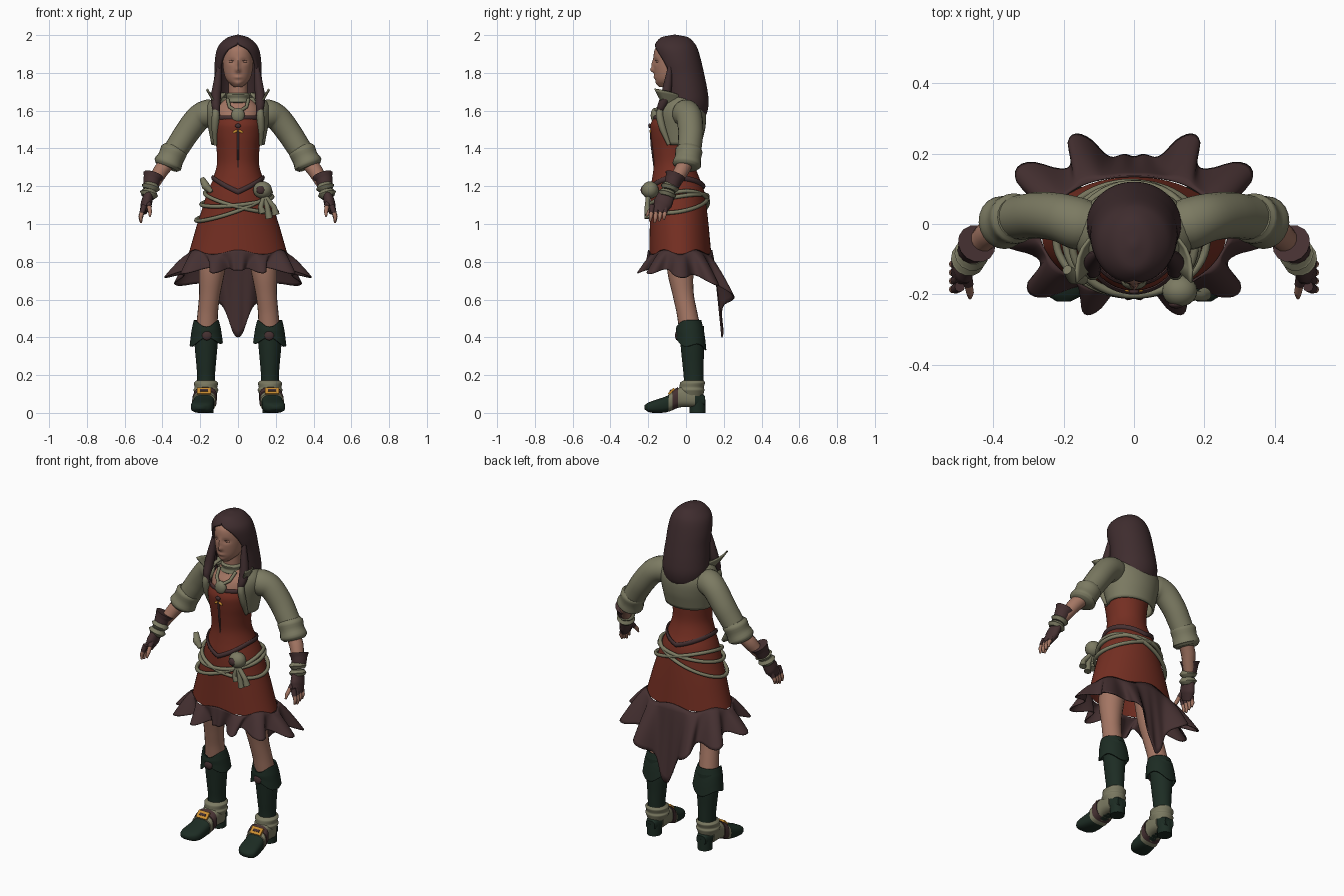
import bpy, bmesh
from math import sin, cos, pi, exp, radians
from mathutils import Vector, Matrix, Euler

if "Cube" in bpy.data.objects:
    bpy.data.objects.remove(bpy.data.objects["Cube"])


def material(name, red, green, blue):
    m = bpy.data.materials.new(name)
    m.use_nodes = True
    m.diffuse_color = (red, green, blue, 1)
    m.node_tree.nodes["Principled BSDF"].inputs["Base Color"].default_value = (red, green, blue, 1)
    return m


SKIN = material("skin", .37, .18, .125)
HAIR = material("dark hair", .05, .026, .028)
RED = material("red cloth", .175, .028, .016)
BROWN = material("dark brown cloth", .06, .03, .031)
KHAKI = material("khaki cloth", .2, .195, .122)
GREEN = material("dark green leather", .012, .025, .017)
GOLD = material("gold", .6, .27, .03)


def finish(name, bm, mat, mirror=False, thick=0, sharp=50):
    bmesh.ops.remove_doubles(bm, verts=bm.verts, dist=.0001)
    bmesh.ops.recalc_face_normals(bm, faces=bm.faces)
    mesh = bpy.data.meshes.new(name)
    bm.to_mesh(mesh)
    bm.free()
    mesh.materials.append(mat)
    mesh.shade_smooth()
    mesh.set_sharp_from_angle(angle=radians(sharp))
    ob = bpy.data.objects.new(name, mesh)
    bpy.context.scene.collection.objects.link(ob)
    if thick:
        shell = ob.modifiers.new("thickness", 'SOLIDIFY')
        shell.thickness, shell.offset = thick, 0
    if mirror:
        ob.modifiers.new("other side", 'MIRROR')


def surface(name, fn, nu, nv, mat, wrap=True, cap=False, **kw):
    """Grid of points fn(u, v); wrap closes it around u, cap closes the ends."""
    bm = bmesh.new()
    cols = nu if wrap else nu + 1
    grid = [[bm.verts.new(fn(i / nu, j / nv)) for i in range(cols)] for j in range(nv + 1)]
    for top, low in zip(grid, grid[1:]):
        for i in range(nu):
            k = (i + 1) % cols
            bm.faces.new((top[i], low[i], low[k], top[k]))
    if cap:
        bm.faces.new(grid[0])
        bm.faces.new(grid[-1])
    finish(name, bm, mat, **kw)


def sample(rows, t):
    """Smooth curve through the rows, t from 0 to 1."""
    n = len(rows) - 1
    i = min(int(t * n), n - 1)
    f = t * n - i
    quad = zip(rows[max(i - 1, 0)], rows[i], rows[i + 1], rows[min(i + 2, n)])
    return [b + f * (c - a + f * (2*a - 5*b + 4*c - d + f * (3*b - a - 3*c + d))) / 2
            if 0 < i < n - 1 else b + (c - b) * f for a, b, c, d in quad]


def loft(name, rows, mat, cx=0, tweak=None, nu=32, nv=24, **kw):
    """Rows of (z, y, rx, ry) or, open at the front, (z, y, rx, ry, half gap)."""
    opened = len(rows[0]) > 4

    def fn(u, v):
        z, y, rx, ry, *gap = sample(rows, v)
        g = radians(max(gap[0], 0)) if opened else 0
        a = g + u * 2 * (pi - g)
        p = Vector((cx + rx * sin(a), y - ry * cos(a), z))
        return tweak(p, a, v) if tweak else p
    surface(name, fn, nu, nv, mat, wrap=not opened, **kw)


def tube(name, pts, mat, flat=1, nu=14, nv=12, mirror=True, cap=True, **kw):
    """Round limb through points (x, y, z, radius); flat scales it sideways."""
    along = Vector(pts[-1][:3]) - Vector(pts[0][:3])
    ref = Vector((1, 0, 0)) if abs(along.normalized().y) > .8 else Vector((0, 1, 0))

    def fn(u, v):
        *c, r = sample(pts, v)
        ahead, back = sample(pts, min(v + .02, 1)), sample(pts, max(v - .02, 0))
        d = (Vector(ahead[:3]) - Vector(back[:3])).normalized()
        n1 = d.cross(ref).normalized()
        n2 = n1.cross(d)
        return Vector(c) + r * (cos(2*pi*u) * n1 + flat * sin(2*pi*u) * n2)
    surface(name, fn, nu, nv, mat, cap=cap, mirror=mirror, **kw)


def solid(name, kind, loc, size, mat, rot=(0, 0, 0), mirror=False):
    bm = bmesh.new()
    m = Matrix.LocRotScale(Vector(loc), Euler(rot), Vector(size))
    if kind == "ball":
        bmesh.ops.create_uvsphere(bm, u_segments=20, v_segments=12, radius=1, matrix=m)
    else:
        bmesh.ops.create_cube(bm, size=2, matrix=m)
    finish(name, bm, mat, mirror=mirror)


# Body envelope shared by bodice, skirt, trims and ropes
TORSO = [(1.575, -.06, .11, .1), (1.53, -.07, .122, .113), (1.47, -.068, .12, .113),
         (1.4, -.066, .109, .106), (1.32, -.062, .106, .103), (1.25, -.055, .125, .118),
         (1.18, -.045, .158, .14), (1.08, -.04, .19, .15), (.97, -.035, .225, .157),
         (.83, -.03, .265, .165)]


def torso(z, a, off=0):
    lo, hi = 0, 1
    for _ in range(16):
        mid = (lo + hi) / 2
        lo, hi = (mid, hi) if sample(TORSO, mid)[0] > z else (lo, mid)
    _, y, rx, ry = sample(TORSO, lo)
    return Vector(((rx + off) * sin(a), y - (ry + off) * cos(a), z))


def cord(name, height, mat, off, wide, tall):
    def fn(u, v):
        a, b = 2 * pi * u, 2 * pi * v
        return torso(height(a), a, off + wide * cos(b)) + Vector((0, 0, tall * sin(b)))
    surface(name, fn, 64, 8, mat)


def hem(a):
    return 1.245 - (1 - abs(sin(a))) * (.075 if cos(a) > 0 else .045)


def bodice(u, v):
    z = 1.575 + (hem(2 * pi * u) - 1.575) * v
    return torso(z, 2 * pi * u, .005)


surface("bodice", bodice, 48, 24, RED)
surface("skirt", lambda u, v: torso(1.26 - .42 * v, 2 * pi * u), 48, 16, RED)
cord("bodice_hem_trim", hem, BROWN, .007, .008, .014)
cord("bodice_top_trim", lambda a: 1.562, BROWN, .003, .007, .013)


# Ruffled skirt hem with wide round folds, long and pointed at the back
def ruffle(u, v):
    a = 2 * pi * u
    tail = exp(-((a - pi) / .33) ** 2)
    front = exp(-(min(a, 2*pi - a) / .25) ** 2)
    c = cos(12 * a)
    wave = (1 if c > 0 else -1) * abs(c) ** .7 * (1 - front) * (1 - tail)
    back = (1 - cos(a)) / 2
    bottom = .755 - .13 * back ** 2.5 - .225 * tail - .015 * wave
    reach = .18 + .12 * sin(a) ** 2 + .085 * back - .045 * tail + .047 * wave
    start = torso(.85 + .012 * cos(6 * a), a, .004)
    end = Vector((reach * sin(a), -.03 - reach * cos(a), 0))
    p = start.lerp(end, v ** .8)
    p.z = start.z + (bottom - start.z) * v
    return p


surface("skirt_ruffle", ruffle, 192, 12, BROWN, thick=.006)

# Ropes, knot and pouch at the hips
for i, (mid, tilt) in enumerate([(1.095, .075), (1.115, -.05), (1.125, .02)]):
    cord(f"hip_rope_{i}", lambda a: mid + tilt * sin(a) - .025 * cos(a), KHAKI, .012, .011, .011)
tube("rope_knot", [(-.14, -.16, 1.17, .012), (-.17, -.15, 1.2, .022), (-.19, -.13, 1.24, .014)],
     KHAKI, mirror=False)
solid("hip_pouch", "ball", (.13, -.19, 1.18), (.05, .045, .046), KHAKI)
solid("pouch_button", "ball", (.12, -.228, 1.18), (.022, .012, .022), BROWN)
for i, (x, z) in enumerate([(.12, 1.06), (.155, 1.03), (.19, 1.05)]):
    tube(f"pouch_tassel_{i}", [(.14, -.2, 1.15, .012), (x, -.205, 1.09, .014), (x + .01, -.2, z, .02)],
         KHAKI, mirror=False)

# Lacing, bow and pendant
tube("bodice_lacing", [(0, -.186, 1.5, .006), (0, -.182, 1.42, .006), (0, -.169, 1.3, .003)],
     BROWN, mirror=False)
solid("bow_wing", "ball", (.014, -.188, 1.49), (.014, .006, .007), GOLD, (0, .5, 0), True)
solid("bow_knot", "ball", (0, -.192, 1.52), (.015, .008, .012), BROWN)
solid("pendant", "ball", (0, -.165, 1.575), (.036, .022, .04), KHAKI)
tube("necklace_cord", [(.055, -.1, 1.66, .009), (.045, -.14, 1.62, .009), (.015, -.165, 1.6, .009)], KHAKI)

# Chest, neck and choker
loft("chest", [(1.68, -.05, .045, .05), (1.64, -.05, .09, .06), (1.6, -.055, .115, .085),
               (1.54, -.06, .116, .098), (1.48, -.06, .1, .09)], SKIN)
loft("neck", [(1.77, -.06, .05, .05), (1.62, -.05, .052, .052)], SKIN)
loft("choker", [(1.695, -.055, .05, .05), (1.685, -.055, .062, .063), (1.665, -.052, .06, .06),
                (1.645, -.052, .066, .066), (1.635, -.052, .05, .05)], KHAKI)


# Face shaped by soft bumps
def face(p, a, v):
    def bump(x, z, wx, wz):
        return exp(-((abs(p.x) - x) / wx) ** 2 - ((p.z - z) / wz) ** 2)
    if cos(a) > 0:
        p.y += .008 * bump(.033, 1.862, .02, .014) - .018 * bump(0, 1.815, .012, .014)
        p.y -= .01 * bump(0, 1.845, .009, .025) + .007 * bump(0, 1.777, .022, .009)
        p.y -= .006 * bump(0, 1.742, .02, .012)
    return p


loft("head", [(1.97, -.055, .05, .07), (1.93, -.065, .075, .098), (1.88, -.07, .081, .102),
              (1.83, -.072, .079, .099), (1.78, -.08, .069, .085), (1.75, -.092, .051, .066),
              (1.725, -.11, .022, .03)], SKIN, tweak=face, nu=64, nv=44, cap=True)
solid("eyelid", "ball", (.033, -.15, 1.86), (.016, .01, .008), SKIN, mirror=True)
tube("eyelash", [(.02, -.162, 1.862, .001), (.033, -.161, 1.866, .0015), (.047, -.152, 1.862, .001)],
     HAIR, nu=6)

# Long hair framing the face
loft("hair", [(1.996, -.06, 0, 0, 0), (1.985, -.06, .045, .062, 0), (1.955, -.058, .085, .096, 0),
              (1.92, -.053, .106, .11, 30), (1.86, -.038, .116, .112, 48),
              (1.79, -.02, .118, .11, 54), (1.71, -.007, .124, .113, 52),
              (1.64, 0, .126, .113, 52), (1.58, 0, .108, .1, 58), (1.555, 0, .07, .07, 62)],
     HAIR, nu=48, nv=40, thick=.014)
tube("front_hair_lock", [(.1, -.085, 1.83, .012), (.108, -.095, 1.75, .022), (.117, -.11, 1.67, .026),
                         (.115, -.135, 1.61, .02), (.1, -.14, 1.57, .005)], HAIR, nv=20)

# Cropped jacket with flared collar
loft("jacket", [(1.69, -.025, .085, .07, 50), (1.67, -.03, .12, .085, 45), (1.63, -.03, .158, .112, 41),
                (1.58, -.03, .165, .13, 42), (1.5, -.03, .15, .125, 50), (1.42, -.03, .135, .105, 60)],
     KHAKI, thick=.012)


def collar(u, v):
    a = radians(50) + u * radians(260)
    f = max(0, cos(a))
    rx = .1 + .07 * f + v * (.01 + .09 * f)
    ry = .08 + .09 * f + v * (.01 + .1 * f)
    return Vector((rx * sin(a), -.03 - ry * cos(a), 1.61 + .03 * (1 - f) + v * (.04 + .085 * f)))


surface("jacket_collar", collar, 32, 6, KHAKI, wrap=False, thick=.008)
tube("jacket_lapel", [(.115, -.13, 1.64, .012), (.118, -.14, 1.58, .02), (.122, -.122, 1.5, .018),
                      (.12, -.09, 1.42, .01)], KHAKI)
tube("sleeve", [(.1, -.01, 1.59, .065), (.155, 0, 1.585, .074), (.21, .018, 1.56, .069),
                (.28, .025, 1.47, .066), (.35, .015, 1.36, .062)], KHAKI, nu=20, nv=20)
tube("sleeve_cuff", [(.332, .018, 1.405, .06), (.338, .016, 1.39, .072), (.355, .01, 1.35, .069),
                     (.372, .004, 1.315, .076), (.378, .002, 1.3, .062)], KHAKI, nu=20)

# Forearm, glove and fingers
tube("forearm", [(.355, .01, 1.35, .042), (.41, -.025, 1.28, .04), (.46, -.075, 1.19, .03)], SKIN)
tube("glove_cuff", [(.447, -.056, 1.258, .056), (.455, -.065, 1.235, .046), (.465, -.08, 1.19, .038)], BROWN)
for i, (y, z) in enumerate([(-.08, 1.195), (-.095, 1.16)]):
    tube(f"wrist_wrap_{i}", [(.458 + .01*i, y, z + .017, .036), (.462 + .01*i, y - .005, z, .05),
                             (.468 + .01*i, y - .01, z - .017, .036)], KHAKI)
tube("glove_palm", [(.472, -.1, 1.16, .026), (.485, -.122, 1.11, .03), (.5, -.142, 1.065, .02)],
     BROWN, flat=1.7)
for i in range(4):
    y = -.178 + .024 * i
    tip = 1.005 + .008 * abs(i - 1)
    tube(f"finger_glove_{i}", [(.495, y, 1.1, .015), (.508, y - .006, 1.06, .014)], BROWN, nu=10)
    tube(f"finger_{i}", [(.505, y - .004, 1.07, .012), (.515, y - .008, tip + .025, .011),
                         (.513, y - .012, tip, .005)], SKIN, nu=10)
tube("thumb_glove", [(.48, -.13, 1.13, .018), (.47, -.172, 1.09, .014)], BROWN)
tube("thumb", [(.471, -.168, 1.095, .012), (.466, -.195, 1.065, .011), (.466, -.21, 1.04, .005)], SKIN)

# Legs
tube("leg", [(.12, -.03, .93, .08), (.138, -.03, .76, .07), (.15, -.015, .63, .056),
             (.16, .005, .53, .054), (.168, .025, .42, .058)], SKIN, nu=20, nv=20)
loft("boot_shaft", [(.46, .028, .066, .066), (.35, .034, .06, .062), (.26, .037, .052, .056),
                    (.19, .04, .047, .052), (.1, .04, .046, .05)], GREEN, cx=.169, mirror=True)


def ragged(p, a, v):
    p.z += v * (.02 * sin(a + 2) + .015 * cos(3 * a)) - (1 - v) * .035 * max(0, cos(a)) ** 3
    return p


loft("boot_cuff", [(.49, .015, .062, .062), (.45, .02, .072, .07), (.41, .025, .078, .073),
                   (.365, .028, .084, .076)], GREEN, cx=.168, tweak=ragged, mirror=True, thick=.008)
solid("boot_cuff_tongue", "ball", (.165, -.046, .41), (.026, .012, .026), BROWN, mirror=True)

# Shoes: rows run heel to toe as y, centre x, half width, top, sole
SHOE = [(.1, .17, .03, .09, .04), (.05, .17, .048, .13, .03), (-.03, .172, .05, .13, .03),
        (-.1, .182, .057, .09, .004), (-.17, .19, .06, .066, 0), (-.205, .197, .047, .052, .008),
        (-.22, .2, .02, .04, .02)]


def shoe_part(name, start, end, grow, mat):
    def fn(u, v):
        y, x, half, top, sole = sample(SHOE, start + (end - start) * v)
        s, c = sin(2 * pi * u), cos(2 * pi * u)
        rise = (top + grow - sole) / 2
        px = abs(s) ** .7 * (half + grow) * (1 if s > 0 else -1)
        pz = abs(c) ** .7 * rise * (1 if c > 0 else -1)
        return Vector((x + px, y, max(0, sole + rise + pz)))
    surface(name, fn, 24, 20, mat, cap=True, mirror=True)


shoe_part("shoe", 0, 1, 0, GREEN)
shoe_part("shoe_instep", .17, .48, .006, KHAKI)
shoe_part("shoe_strap", .36, .43, .011, BROWN)
loft("shoe_heel", [(.07, .06, .042, .042), (0, .06, .04, .042)], GREEN, cx=.17, cap=True, mirror=True)
loft("ankle_wrap", [(.172, .04, .05, .054), (.16, .035, .064, .066), (.135, .03, .06, .064),
                    (.12, .03, .066, .068), (.09, .03, .054, .06)], KHAKI, cx=.17, mirror=True)
solid("buckle", "box", (.18, -.077, .114), (.036, .006, .022), GOLD, (-.8, 0, 0), True)
solid("buckle_centre", "box", (.18, -.08, .117), (.02, .005, .007), BROWN, (-.8, 0, 0), True)
